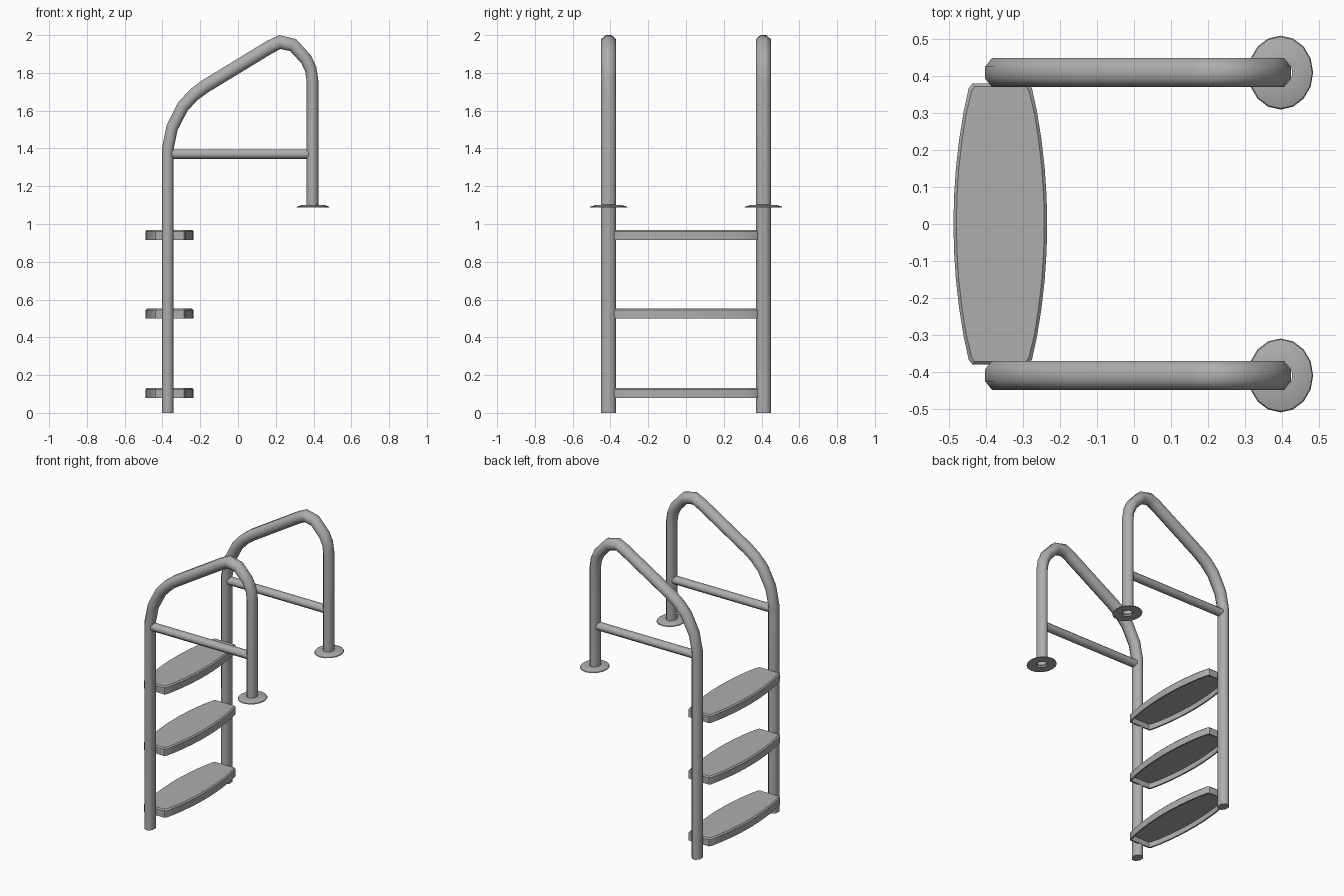
import bpy, bmesh
from math import sin, cos, pi, tau
from mathutils import Vector

cube = bpy.data.objects.get("Cube")
if cube:
    bpy.data.objects.remove(cube, do_unlink=True)

# Single brushed grey material
grey = bpy.data.materials.new("light_grey")
grey.use_nodes = True
COLOUR = (0.42, 0.42, 0.42, 1)
grey.diffuse_color = COLOUR
grey.node_tree.nodes["Principled BSDF"].inputs["Base Color"].default_value = COLOUR


def finish(bm, name, angle):
    bmesh.ops.recalc_face_normals(bm, faces=bm.faces)
    mesh = bpy.data.meshes.new(name)
    bm.to_mesh(mesh)
    bm.free()
    mesh.materials.append(grey)
    obj = bpy.data.objects.new(name, mesh)
    bpy.context.collection.objects.link(obj)
    bpy.ops.object.select_all(action='DESELECT')
    obj.select_set(True)
    bpy.context.view_layer.objects.active = obj
    bpy.ops.object.shade_smooth_by_angle(angle=angle)
    return obj


def sweep(bm, path, y, rx, ry, rz, sides=8):
    """Sweep an oval section along a path in the xz plane."""
    pts = [Vector((px, y, pz)) for px, pz in path]
    rings = []
    for i, p in enumerate(pts):
        before = (p - pts[i - 1]).normalized() if i else Vector()
        after = (pts[i + 1] - p).normalized() if i < len(pts) - 1 else Vector()
        t = (before + after).normalized()
        ring = []
        for k in range(sides):
            a = tau * (k + 0.5) / sides
            c, s = cos(a) / cos(pi / sides), sin(a) / cos(pi / sides)
            ring.append(bm.verts.new(p + Vector((t.z * rx * c, ry * s, -t.x * rz * c))))
        rings.append(ring)
    for a, b in zip(rings, rings[1:]):
        for k in range(sides):
            n = (k + 1) % sides
            bm.faces.new((a[k], a[n], b[n], b[k]))
    return rings


# Bent handrail centre line, from the foot over the top to the deck
RAIL = [(-.372, 0), (-.372, 1.395), (-.349, 1.51), (-.291, 1.623), (-.233, 1.685),
        (-.175, 1.728), (.17, 1.938), (.222, 1.963), (.292, 1.947), (.36, 1.873),
        (.385, 1.82), (.394, 1.76), (.394, 1.09)]

for side, y in (("left", .41), ("right", -.41)):
    bm = bmesh.new()
    rings = sweep(bm, RAIL, y, .031, .039, .037)
    bm.faces.new(rings[0])
    finish(bm, side + "_handrail", 1.0)

    # Horizontal brace between the two uprights
    bm = bmesh.new()
    sweep(bm, [(-.36, 1.37), (.385, 1.37)], y, .025, .028, .025)
    finish(bm, side + "_brace", 1.0)

    # Shallow domed deck flange, open where the tube passes through
    bm = bmesh.new()
    levels = []
    for r, z in ((.036, 1.087), (.1, 1.087), (.097, 1.092), (.07, 1.1), (.036, 1.102)):
        levels.append([bm.verts.new((.397 + .88 * r * cos(tau * k / 16),
                                     y + r * sin(tau * k / 16), z)) for k in range(16)])
    for a, b in zip(levels, levels[1:]):
        for k in range(16):
            n = (k + 1) % 16
            bm.faces.new((a[k], a[n], b[n], b[k]))
    finish(bm, side + "_deck_flange", .6)


# Bowed treads with a softened top edge and hollow underside
def outline(bm, z, inset):
    half = .38 - inset
    ys = [half * (-1 + k / 5) for k in range(11)]
    edge = [(.127 - .043 * (y / .38) ** 2 - inset, y) for y in ys]
    edge[0] = (edge[0][0] - .008, -half)
    edge[-1] = (edge[-1][0] - .008, half)
    edge.insert(1, (edge[1][0] * .1 + .084 * .9 - inset * .9, -half + .012))
    edge.insert(-1, (edge[1][0], half - .012))
    loop = edge + [(-x, y) for x, y in reversed(edge)]
    return [bm.verts.new((-.362 + x, y, z)) for x, y in loop]


for number, base in enumerate((.08, .499, .916), 1):
    bm = bmesh.new()
    loops = [outline(bm, base + dz, inset) for dz, inset in
             ((.053, .008), (.045, 0), (0, 0), (0, .01), (.035, .01))]
    for a, b in zip(loops, loops[1:]):
        for k in range(len(a)):
            n = (k + 1) % len(a)
            bm.faces.new((a[k], a[n], b[n], b[k]))
    bm.faces.new(loops[0])
    bm.faces.new(loops[-1])
    finish(bm, "tread_%d" % number, .5)
